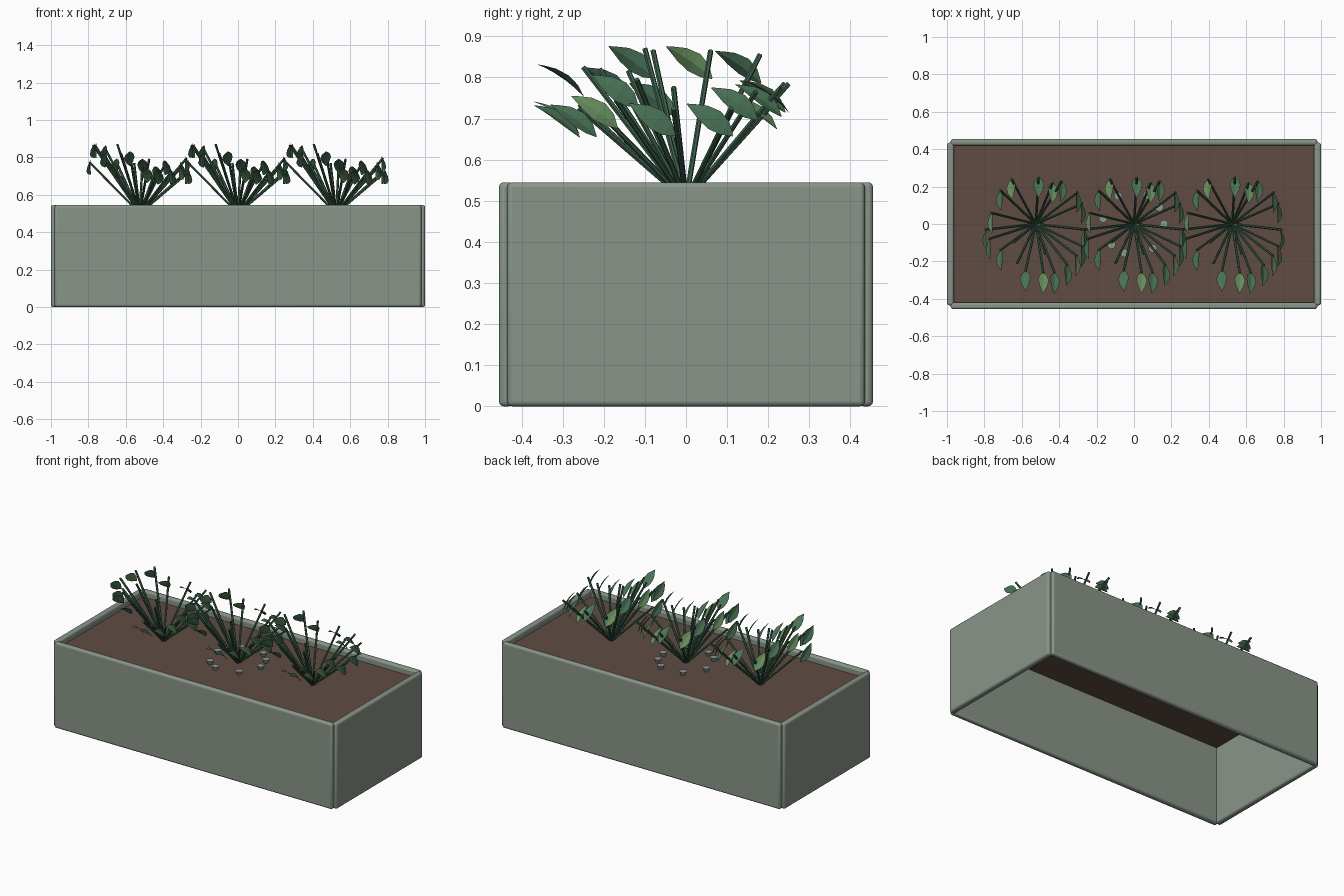
import bpy, bmesh, math
from mathutils import Vector

if "Cube" in bpy.data.objects:
    bpy.data.objects.remove(bpy.data.objects["Cube"])


def material(name, rgb):
    m = bpy.data.materials.new(name)
    m.diffuse_color = (*rgb, 1)
    m.use_nodes = True
    m.node_tree.nodes["Principled BSDF"].inputs["Base Color"].default_value = m.diffuse_color
    return m


SAGE = material("sage planter", (0.25, 0.30, 0.25))
SOIL = material("brown soil", (0.115, 0.072, 0.057))
STEM = material("stem green", (0.045, 0.115, 0.07))
LEAF = material("leaf green", (0.066, 0.165, 0.093))
LIGHT = material("light leaf green", (0.13, 0.26, 0.11))
STONE = material("grey stone", (0.25, 0.31, 0.27))


def box(name, lo, hi, mat, bevel=0):
    lo, hi = Vector(lo), Vector(hi)
    bpy.ops.mesh.primitive_cube_add(size=1, location=(lo + hi) / 2)
    ob = bpy.context.object
    ob.name = name
    ob.scale = hi - lo
    bpy.ops.object.transform_apply(location=False, scale=True)
    ob.data.materials.append(mat)
    if bevel:
        mod = ob.modifiers.new("rounded edges", 'BEVEL')
        mod.width, mod.segments = bevel, 3
        bpy.ops.object.shade_smooth_by_angle()
    return ob


# Planter walls: two long panels and two end panels, open underneath
H = 0.545
for s, side in ((-1, "front"), (1, "back")):
    y = sorted((s * 0.42, s * 0.455))
    box(side + "_panel", (-0.98, y[0], 0), (0.98, y[1], H), SAGE, 0.012)
for s, side in ((-1, "left"), (1, "right")):
    x = sorted((s * 0.963, s * 1.0))
    box(side + "_panel", (x[0], -0.435, 0), (x[1], 0.435, H), SAGE, 0.012)

# Soil slab just below the rim
SOIL_Z = 0.505
box("soil", (-0.965, -0.42, SOIL_Z - 0.015), (0.965, 0.42, SOIL_Z), SOIL)

# Leaf centres of one plant: x, y, z, light or not
LEAVES = [
    (-0.055, -0.30, 0.80, 0), (0.04, -0.31, 0.71, 1), (0.10, -0.31, 0.70, 0),
    (0.17, -0.27, 0.70, 0), (0.22, -0.22, 0.72, 1), (0.25, -0.17, 0.77, 0),
    (0.265, -0.08, 0.70, 0), (0.25, 0.06, 0.70, 0), (0.225, 0.12, 0.74, 0),
    (0.14, 0.18, 0.75, 0), (0.09, 0.17, 0.72, 1), (0.015, 0.20, 0.76, 0),
    (-0.13, 0.19, 0.76, 1), (-0.19, 0.13, 0.83, 0), (-0.24, 0.01, 0.84, 1),
    (-0.27, -0.08, 0.75, 0), (-0.25, -0.13, 0.84, 0), (-0.19, -0.19, 0.79, 0),
]
# Bare inner stems: tip positions
BARE = [(-0.12, -0.1, 0.87), (-0.03, -0.03, 0.77), (0.05, -0.16, 0.79), (-0.1, -0.21, 0.82)]
AXIS = Vector((0, -0.82, 0.57))
UP = Vector((0, 0.57, 0.82))
# Leaf outline: position along the midrib, half width
OUTLINE = [(-0.068, 0.002), (-0.042, 0.021), (-0.01, 0.029), (0.025, 0.022), (0.05, 0.01), (0.068, 0.001)]


def add_leaf(bm, centre, mat_index):
    # Leaves roll outwards the further they sit to the side
    roll = math.radians(70) * centre.x / 0.27
    n = UP * math.cos(roll) + Vector((math.sin(roll), 0, 0))
    side = n.cross(AXIS)
    rows = []
    for t, w in OUTLINE:
        mid = centre + AXIS * t - n * (t * t * 2)
        rows.append([bm.verts.new(mid + side * k * w + n * abs(k) * w * 0.2) for k in (-1, 0, 1)])
    for a, b in zip(rows, rows[1:]):
        for k in (0, 1):
            bm.faces.new((a[k], b[k], b[k + 1], a[k + 1])).material_index = mat_index


def add_stem(bm, tip, radius=0.0065, sides=6):
    base = Vector((0, 0, SOIL_Z - 0.005))
    d = (tip - base).normalized()
    u = d.orthogonal().normalized()
    v = d.cross(u)
    rings = []
    for p in (base, tip):
        rings.append([bm.verts.new(p + radius * (u * math.cos(a) + v * math.sin(a)))
                      for a in (2 * math.pi * i / sides for i in range(sides))])
    for i in range(sides):
        j = (i + 1) % sides
        bm.faces.new((rings[0][i], rings[0][j], rings[1][j], rings[1][i]))
    bm.faces.new(rings[1])


# Plant mesh: stems fanning out of one point with a leaf at each tip
bm = bmesh.new()
for x, y, z, light in LEAVES:
    c = Vector((x, y, z))
    add_stem(bm, c + Vector((0, 0.05, 0.025)))
    add_leaf(bm, c, 2 if light else 1)
for tip in BARE:
    add_stem(bm, Vector(tip))
plant = bpy.data.meshes.new("plant")
bm.to_mesh(plant)
bm.free()
for m in (STEM, LEAF, LIGHT):
    plant.materials.append(m)

# Three equal plants in a row
for name, x in (("left_plant", -0.525), ("middle_plant", 0), ("right_plant", 0.525)):
    ob = bpy.data.objects.new(name, plant)
    ob.location.x = x
    bpy.context.collection.objects.link(ob)

# Ring of small stones around the middle plant
RING = [(-0.085, 0.15), (-0.165, 0.03), (-0.12, -0.11), (-0.05, -0.155),
        (0.1, -0.13), (0.16, 0.0), (0.135, 0.09), (0.07, 0.155)]
for i, (x, y) in enumerate(RING):
    bpy.ops.mesh.primitive_cone_add(vertices=10, radius1=0.012, radius2=0.023, depth=0.025,
                                    location=(x, y, SOIL_Z + 0.0115))
    ob = bpy.context.object
    ob.name = f"stone_{i + 1}"
    ob.data.materials.append(STONE)
